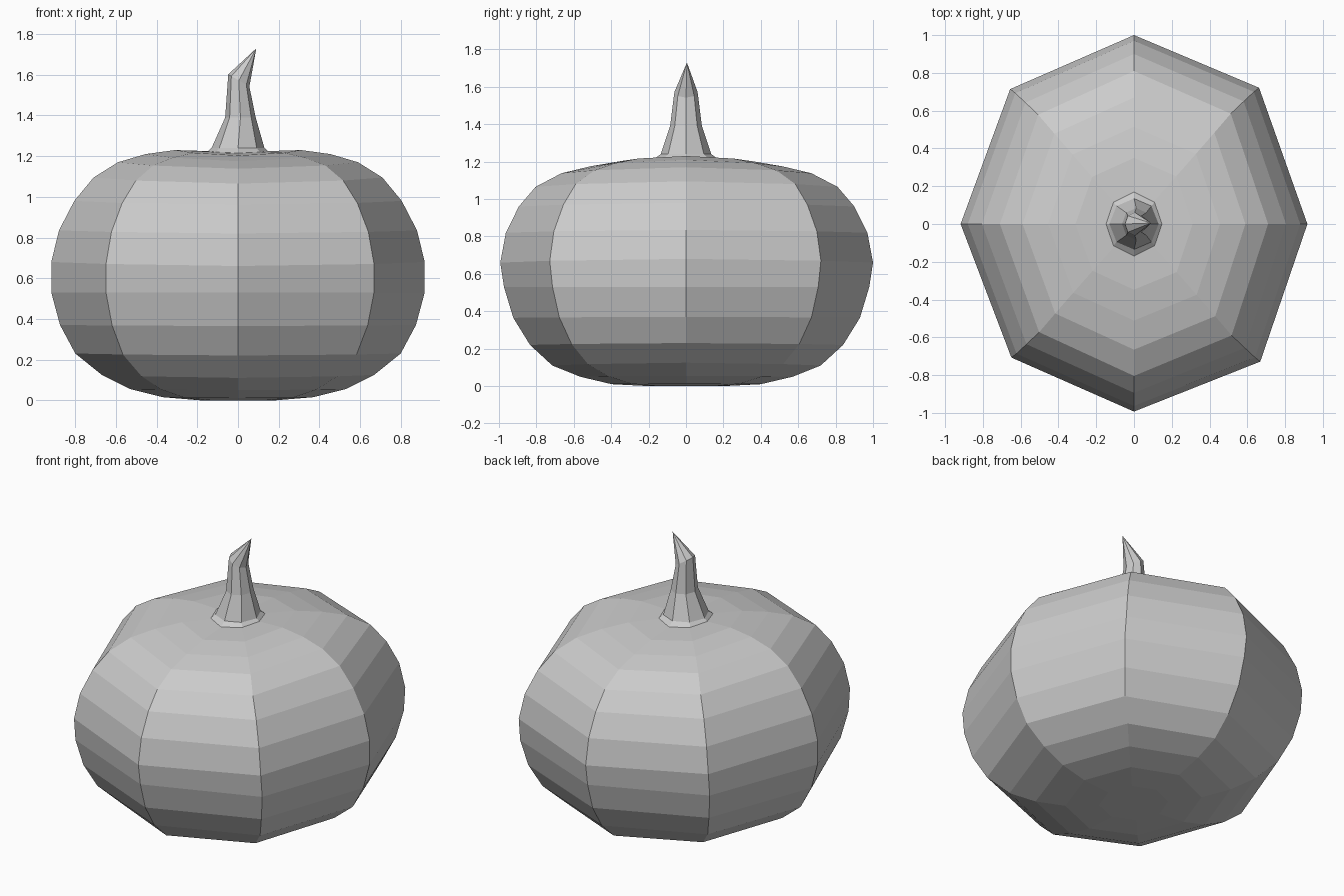
import bpy, bmesh
from math import sin, cos, pi

if "Cube" in bpy.data.objects:
    bpy.data.objects.remove(bpy.data.objects["Cube"])


def skin(name, rings, bottom, top):
    """Join 8-sided rings into a closed, flat-shaded mesh with pole points."""
    bm = bmesh.new()
    loops = [[bm.verts.new(p) for p in ring] for ring in rings]
    for lo, hi in zip(loops, loops[1:]):
        for i in range(8):
            j = (i + 1) % 8
            bm.faces.new((lo[i], lo[j], hi[j], hi[i]))
    low, high = bm.verts.new(bottom), bm.verts.new(top)
    for i in range(8):
        j = (i + 1) % 8
        bm.faces.new((low, loops[0][j], loops[0][i]))
        bm.faces.new((high, loops[-1][i], loops[-1][j]))
    mesh = bpy.data.meshes.new(name)
    bm.to_mesh(mesh)
    bm.free()
    obj = bpy.data.objects.new(name, mesh)
    bpy.context.collection.objects.link(obj)
    return obj


# Gourd body: side profile (x radius, z) and front/back profile (y radius, z)
profile = [
    (0.19, 0.00, 0.20, 0.00), (0.37, 0.015, 0.40, 0.01),
    (0.53, 0.055, 0.57, 0.05), (0.67, 0.125, 0.72, 0.11),
    (0.80, 0.23, 0.84, 0.22), (0.875, 0.37, 0.93, 0.365),
    (0.918, 0.53, 0.98, 0.53), (0.918, 0.68, 1.00, 0.66),
    (0.88, 0.835, 0.97, 0.82), (0.805, 0.98, 0.90, 0.96),
    (0.71, 1.095, 0.81, 1.065), (0.59, 1.17, 0.67, 1.138),
    (0.455, 1.21, 0.515, 1.175), (0.31, 1.23, 0.35, 1.203),
    (0.15, 1.225, 0.17, 1.215),
]
# Horizontal stretch of each of the eight ribs
rib = [1, 1.02, 1, 1.01, 1, 1.0, 0.993, 1.03]


def body_ring(rx, zx, ry, zy):
    pts = []
    for i in range(8):
        a = i * pi / 4
        t = sin(a) ** 2
        pts.append((rx * rib[i] * cos(a), ry * rib[i] * sin(a), zx * (1 - t) + zy * t))
    return pts


skin("pumpkin_body", [body_ring(*p) for p in profile], (0, 0, 0), (0, 0, 1.215))

# Stem: (centre x, x radius, y radius, z, tilt) per ring, leaning to a point
stem = [
    (0.0, 0.16, 0.17, 1.215, 0.0), (0.0, 0.13, 0.135, 1.24, 0.0),
    (0.012, 0.075, 0.085, 1.39, 0.0), (0.004, 0.052, 0.062, 1.572, -0.03),
]
rings = [[(cx + rx * cos(i * pi / 4), ry * sin(i * pi / 4), z + tilt * cos(i * pi / 4))
          for i in range(8)] for cx, rx, ry, z, tilt in stem]
skin("pumpkin_stem", rings, (0, 0, 1.21), (0.09, 0.005, 1.73))
